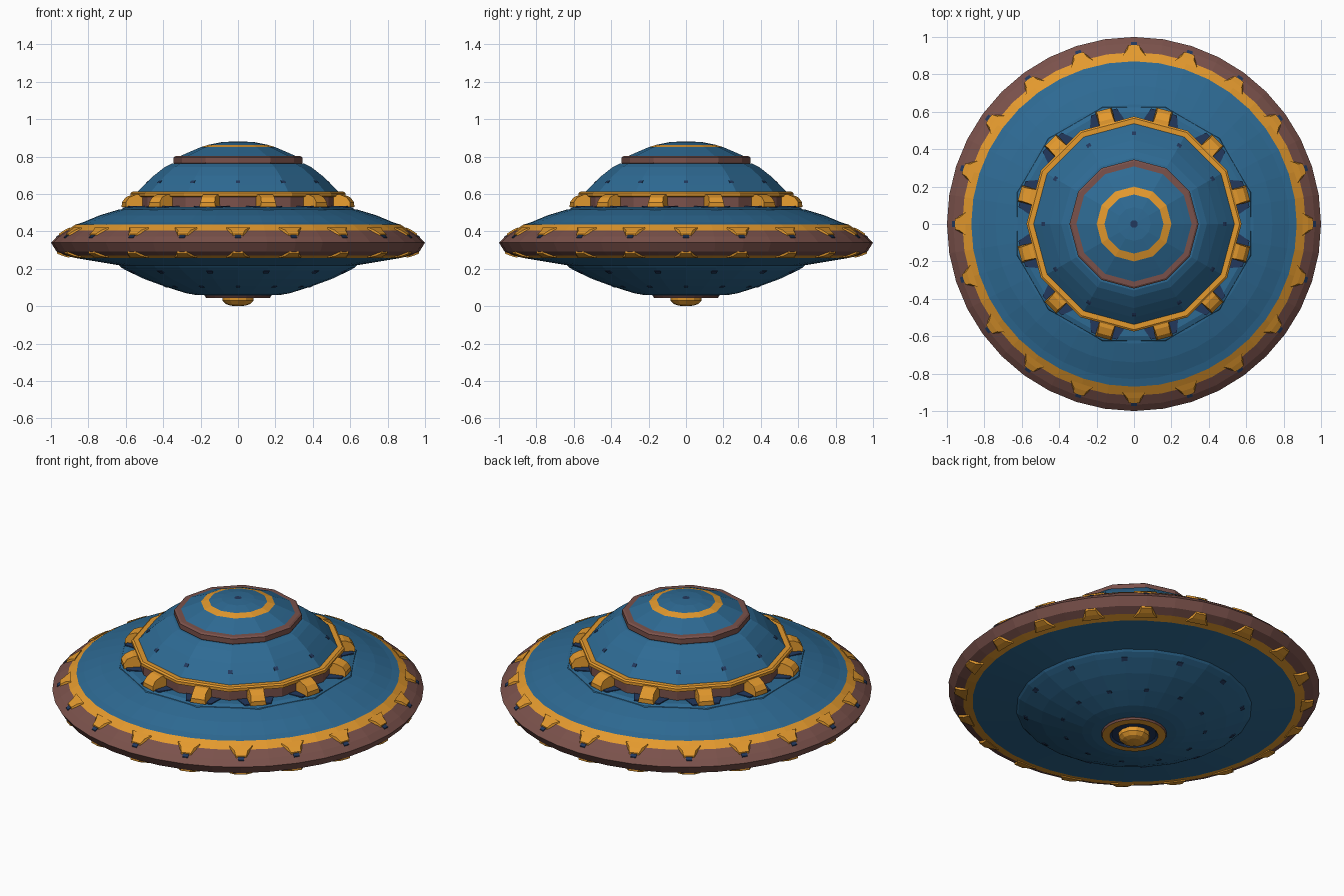
import bpy, bmesh, math

def mat(name, rgb):
    m = bpy.data.materials.new(name)
    m.diffuse_color = (*rgb, 1)
    return m

MATS = [mat("hull_blue", (0.027, 0.145, 0.295)), mat("trim_gold", (0.77, 0.32, 0.027)),
        mat("rim_brown", (0.195, 0.083, 0.070)), mat("recess_navy", (0.016, 0.040, 0.11))]
BLUE, GOLD, BROWN, NAVY = range(4)

def finish(bm, name):
    bmesh.ops.recalc_face_normals(bm, faces=bm.faces)
    me = bpy.data.meshes.new(name)
    bm.to_mesh(me)
    bm.free()
    for m in MATS:
        me.materials.append(m)
    ob = bpy.data.objects.new(name, me)
    bpy.context.collection.objects.link(ob)
    return ob

def lathe(name, profile, n, start=0.0):
    """Revolve (r, z, colour of the band to the next point)."""
    bm = bmesh.new()
    rings = []
    for r, z, _ in profile:
        if r == 0:
            rings.append([bm.verts.new((0, 0, z))] * n)
        else:
            a = [math.radians(start) + math.tau * i / n for i in range(n)]
            rings.append([bm.verts.new((r * math.cos(t), r * math.sin(t), z)) for t in a])
    for k in range(len(rings) - 1):
        lo, hi = rings[k], rings[k + 1]
        for i in range(n):
            j = (i + 1) % n
            quad = list(dict.fromkeys((lo[i], lo[j], hi[j], hi[i])))
            bm.faces.new(quad).material_index = profile[k][2]
    return finish(bm, name)

def tabs(name, section, n, colour, start=0.0):
    """Radial ring of blocks: section of (r, z, half width)."""
    bm = bmesh.new()
    for i in range(n):
        t = math.radians(start) + math.tau * i / n
        c, s = math.cos(t), math.sin(t)
        a, b = [[bm.verts.new((r * c - q * w * s, r * s + q * w * c, z))
                 for r, z, w in section] for q in (-1, 1)]
        faces = [bm.faces.new(a), bm.faces.new(b[::-1])]
        for k in range(len(a)):
            m = (k + 1) % len(a)
            faces.append(bm.faces.new((a[k], b[k], b[m], a[m])))
        for f in faces:
            f.material_index = colour
    return finish(bm, name)

# Saucer rim with gold bands above and below the brown edge
lathe("saucer_rim", [(0.60, 0.213, BLUE), (0.87, 0.258, GOLD), (0.922, 0.270, BROWN),
                     (0.97, 0.292, BROWN), (1.0, 0.34, BROWN), (0.967, 0.372, BROWN),
                     (0.918, 0.405, GOLD), (0.87, 0.436, BLUE), (0.83, 0.448, BLUE),
                     (0.74, 0.486, BLUE), (0.64, 0.516, BLUE), (0.54, 0.528, BLUE)], 40)

# Low teeth along both gold bands, each upper one with a small dark tip
tabs("upper_rim_teeth", [(0.90, 0.405, .062), (0.90, 0.422, .062), (0.93, 0.406, .036),
                         (0.958, 0.387, .028), (0.958, 0.37, .028)], 20, GOLD)
tabs("lower_rim_teeth", [(0.90, 0.28, .062), (0.90, 0.259, .062), (0.935, 0.268, .036),
                         (0.967, 0.281, .028), (0.967, 0.30, .028)], 20, GOLD)
tabs("upper_tooth_tips", [(0.95, 0.365, .018), (0.95, 0.386, .018),
                          (0.974, 0.370, .015), (0.974, 0.355, .015)], 20, NAVY)

# Lower hull bowl
lathe("belly", [(0.635, 0.217, BLUE), (0.625, 0.207, BLUE), (0.595, 0.19, BLUE),
                (0.50, 0.145, BLUE), (0.39, 0.105, BLUE), (0.28, 0.07, BLUE),
                (0.23, 0.061, BLUE), (0.17, 0.058, BLUE), (0, 0.058, BLUE)], 24)
tabs("belly_outer_spots", [(0.575, 0.176, .016), (0.595, 0.187, .016),
                           (0.595, 0.197, .016), (0.575, 0.185, .016)], 12, NAVY, 15)
tabs("belly_inner_spots", [(0.38, 0.099, .012), (0.397, 0.105, .012),
                           (0.397, 0.112, .012), (0.38, 0.105, .012)], 12, NAVY)

# Beam emitter underneath
lathe("emitter_ring", [(0.172, 0.062, BROWN), (0.177, 0.055, BROWN), (0.172, 0.045, GOLD),
                       (0.13, 0.043, NAVY), (0.12, 0.053, NAVY), (0.07, 0.053, NAVY)], 24)
lathe("emitter_lens", [(0.085, 0.055, GOLD), (0.083, 0.03, GOLD), (0.065, 0.012, GOLD),
                       (0.04, 0.003, GOLD), (0, 0.0, GOLD)], 12)

# Twelve-sided deck under the dome with dark pads and gold lugs
lathe("dome_deck", [(0.65, 0.510, BLUE), (0.645, 0.520, BLUE), (0.62, 0.53, BLUE),
                    (0.53, 0.532, BLUE)], 12, 15)
tabs("lug_pads", [(0.54, 0.528, .10), (0.62, 0.528, .072), (0.62, 0.535, .072),
                  (0.54, 0.535, .10)], 12, NAVY, 15)
tabs("dome_lugs", [(0.53, 0.53, .045), (0.53, 0.60, .045), (0.575, 0.597, .04),
                   (0.612, 0.582, .037), (0.632, 0.555, .04), (0.632, 0.53, .045)], 12, GOLD, 15)

# Dome: brown collar, gold ledge, blue slopes
lathe("dome", [(0.56, 0.53, BROWN), (0.56, 0.583, GOLD), (0.575, 0.588, GOLD),
               (0.575, 0.605, GOLD), (0.565, 0.612, GOLD), (0.537, 0.612, BLUE),
               (0.50, 0.65, BLUE), (0.45, 0.698, BLUE), (0.39, 0.745, BLUE),
               (0.355, 0.762, BLUE), (0.30, 0.765, BLUE)], 12)
tabs("dome_spots", [(0.475, 0.66, .012), (0.494, 0.658, .012), (0.486, 0.666, .012),
                    (0.475, 0.673, .012)], 12, NAVY)

# Top cap with brown collar, painted gold ring and centre dot
lathe("top_cap", [(0.34, 0.76, BROWN), (0.345, 0.768, BROWN), (0.345, 0.795, BROWN),
                  (0.335, 0.802, BROWN), (0.308, 0.803, BLUE), (0.27, 0.82, BLUE),
                  (0.20, 0.850, GOLD), (0.158, 0.863, BLUE), (0.09, 0.877, BLUE),
                  (0.02, 0.881, NAVY), (0, 0.881, NAVY)], 12)
